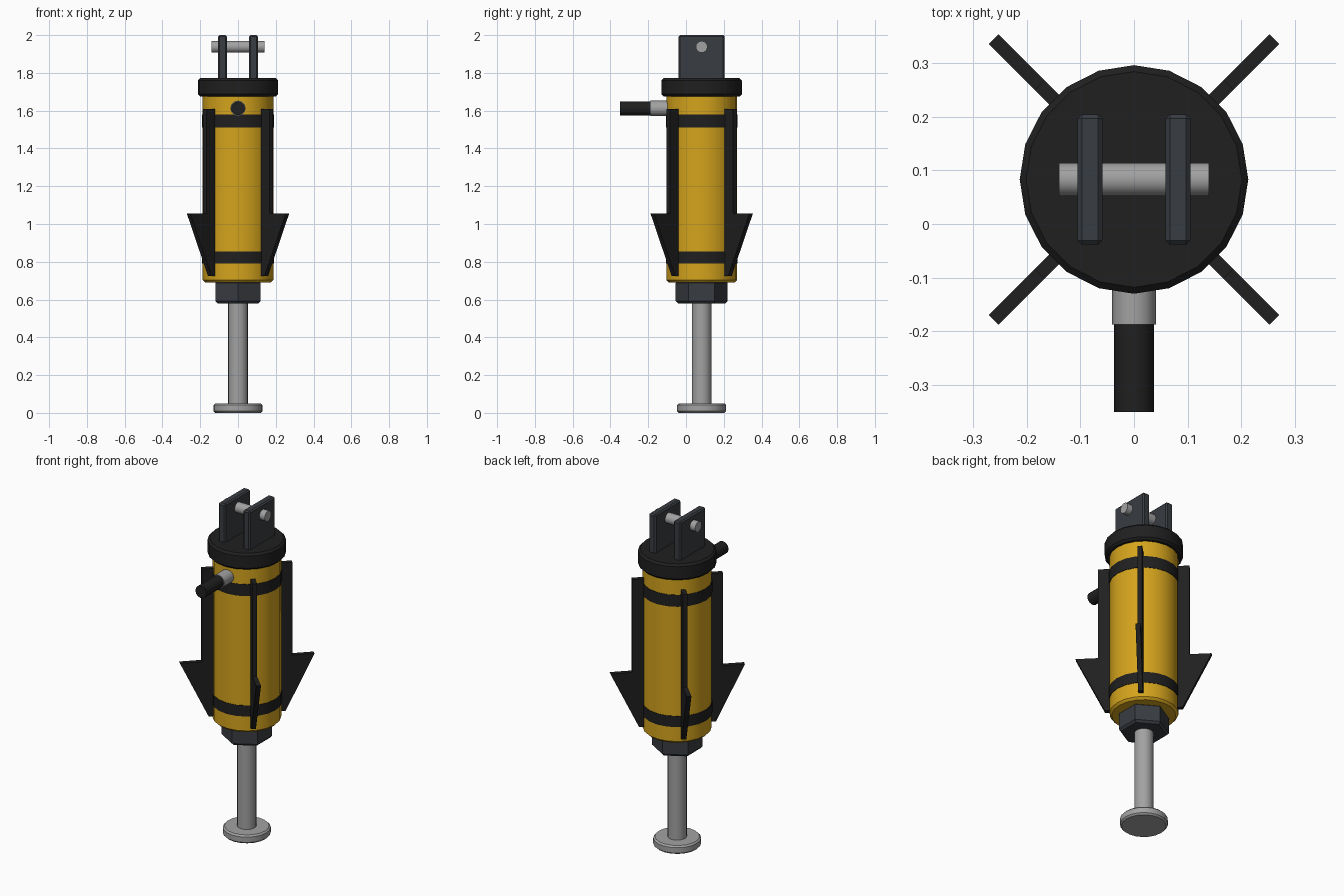
import bpy, bmesh
from math import pi, sin, cos, radians
from mathutils import Matrix, Vector

if "Cube" in bpy.data.objects:
    bpy.data.objects.remove(bpy.data.objects["Cube"])

AXIS = Vector((0, 0.083, 0))  # centre line of the cylinder


def material(name, r, g, b):
    m = bpy.data.materials.new(name)
    m.diffuse_color = (r, g, b, 1)
    m.use_nodes = True
    m.node_tree.nodes["Principled BSDF"].inputs["Base Color"].default_value = m.diffuse_color
    return m


YELLOW = material("yellow_paint", 0.66, 0.37, 0.012)
BLACK = material("black_rubber", 0.014, 0.014, 0.014)
DARK = material("dark_steel", 0.04, 0.045, 0.053)
STEEL = material("bright_steel", 0.36, 0.36, 0.36)


def finish(name, bm, mat, matrix):
    bmesh.ops.recalc_face_normals(bm, faces=bm.faces)
    mesh = bpy.data.meshes.new(name)
    bm.to_mesh(mesh)
    bm.free()
    mesh.materials.append(mat)
    ob = bpy.data.objects.new(name, mesh)
    bpy.context.collection.objects.link(ob)
    ob.matrix_world = Matrix.Translation(AXIS) @ matrix
    bpy.ops.object.select_all(action='DESELECT')
    ob.select_set(True)
    bpy.context.view_layer.objects.active = ob
    bpy.ops.object.shade_smooth_by_angle(angle=radians(32))
    return ob


def disc(name, r, z0, z1, mat, sides=20, chamfer=0.0, matrix=Matrix()):
    """Cylinder between z0 and z1 with chamfered rims."""
    if chamfer:
        profile = [(r - chamfer, z0), (r, z0 + chamfer), (r, z1 - chamfer), (r - chamfer, z1)]
    else:
        profile = [(r, z0), (r, z1)]
    bm = bmesh.new()
    rings = [[bm.verts.new((pr * cos(pi / 2 + 2 * pi * i / sides),
                            pr * sin(pi / 2 + 2 * pi * i / sides), z))
              for i in range(sides)] for pr, z in profile]
    for a, b in zip(rings, rings[1:]):
        for i in range(sides):
            j = (i + 1) % sides
            bm.faces.new((a[i], a[j], b[j], b[i]))
    bm.faces.new(rings[0])
    bm.faces.new(rings[-1])
    return finish(name, bm, mat, matrix)


def box(name, size, centre, mat, bevel):
    bm = bmesh.new()
    bmesh.ops.create_cube(bm, size=1, matrix=Matrix.Diagonal((*size, 1)))
    bmesh.ops.bevel(bm, geom=bm.edges[:], offset=bevel, segments=1, affect='EDGES')
    return finish(name, bm, mat, Matrix.Translation(centre))


def fin(name, angle):
    """Flat plate with a barb, radial profile in x-z."""
    profile = [(0.16, 1.61), (0.249, 1.61), (0.249, 1.055), (0.37, 1.055), (0.212, 0.725), (0.16, 0.725)]
    t = 0.026
    bm = bmesh.new()
    face = bm.faces.new([bm.verts.new((x, -t / 2, z)) for x, z in profile])
    ext = bmesh.ops.extrude_face_region(bm, geom=[face])
    bmesh.ops.translate(bm, vec=(0, t, 0),
                        verts=[g for g in ext['geom'] if isinstance(g, bmesh.types.BMVert)])
    finish(name, bm, BLACK, Matrix.Rotation(angle, 4, 'Z'))


# piston rod, foot and gland nut
disc("foot_pad", 0.13, 0.0, 0.05, STEEL, 20, 0.009)
disc("piston_rod", 0.052, 0.04, 0.62, STEEL, 20)
disc("gland_nut", 0.138, 0.58, 0.70, DARK, 6, 0.013)

# barrel, bands and top cap
disc("barrel", 0.187, 0.69, 1.69, YELLOW, 20, 0.013)
disc("lower_band", 0.19, 0.79, 0.855, BLACK, 20)
disc("upper_band", 0.19, 1.51, 1.58, BLACK, 20)
disc("top_cap", 0.213, 1.675, 1.772, BLACK, 20, 0.012)

# clevis lugs and pin
for side, s in (("left", -1), ("right", 1)):
    box(side + "_lug", (0.046, 0.243, 0.25), (s * 0.082, 0, 1.875), DARK, 0.008)
disc("clevis_pin", 0.031, -0.14, 0.14, STEEL, 16,
     matrix=Matrix.Translation((0, 0, 1.938)) @ Matrix.Rotation(pi / 2, 4, 'Y'))

# hose fitting and hose stub pointing forward
forward = Matrix.Translation((0, 0, 1.612)) @ Matrix.Rotation(pi / 2, 4, 'X')
disc("hose_fitting", 0.041, 0.15, 0.27, STEEL, 12, matrix=forward)
disc("hose", 0.037, 0.26, 0.433, BLACK, 12, matrix=forward)

# four diagonal fins
for k in range(4):
    fin("fin_%d" % (k + 1), pi / 4 + k * pi / 2)
